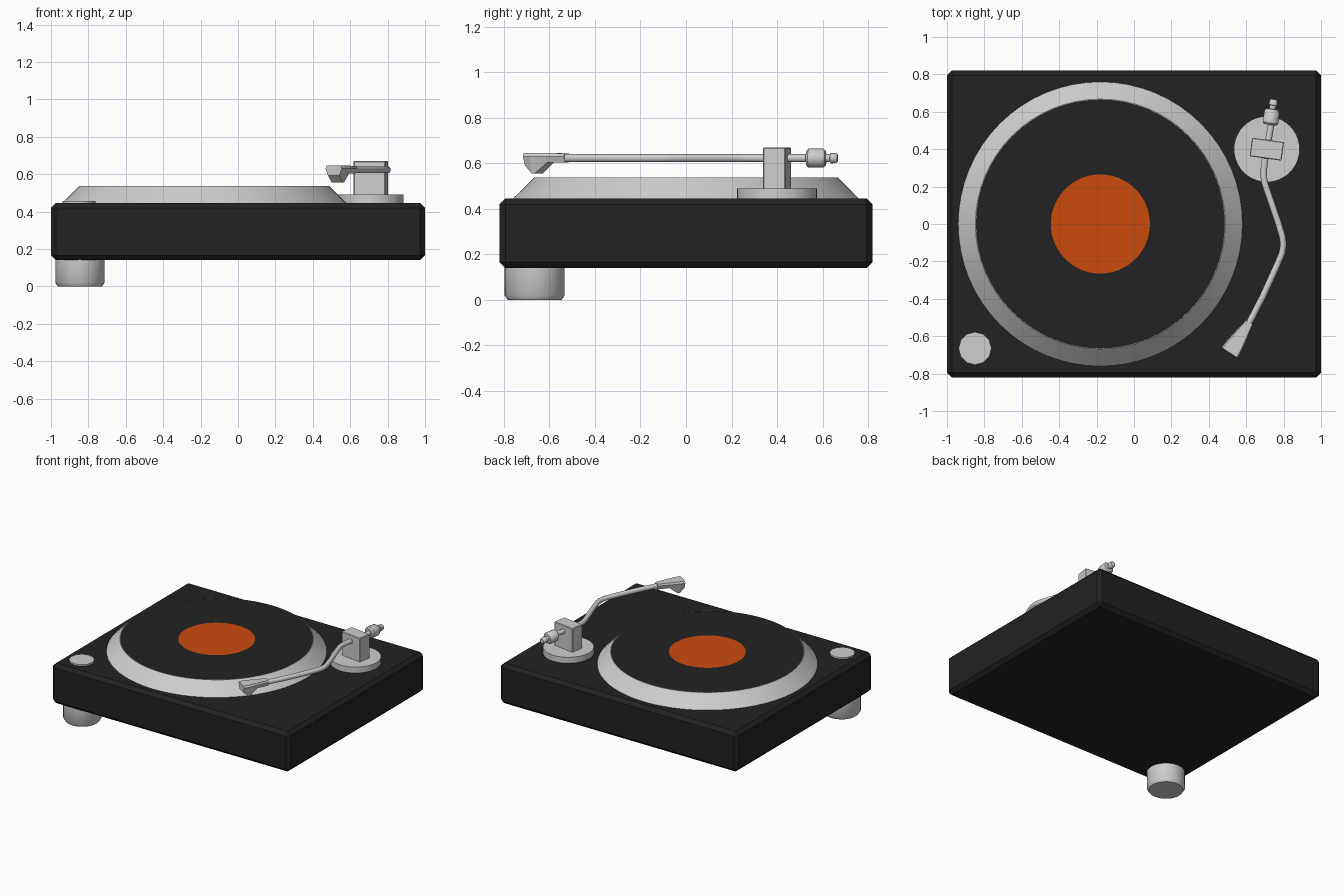
import bpy, bmesh, math
from mathutils import Vector

if "Cube" in bpy.data.objects:
    bpy.data.objects.remove(bpy.data.objects["Cube"])


def material(name, rgb):
    m = bpy.data.materials.new(name)
    m.diffuse_color = (*rgb, 1)
    m.use_nodes = True
    m.node_tree.nodes["Principled BSDF"].inputs["Base Color"].default_value = m.diffuse_color
    return m


BLACK = material("black", (0.016, 0.016, 0.016))
SILVER = material("silver", (0.62, 0.62, 0.62))
ORANGE = material("orange", (0.60, 0.07, 0.004))


def finish(name, bm, mats, loc=(0, 0, 0), rot_z=0, smooth=True):
    bmesh.ops.recalc_face_normals(bm, faces=bm.faces)
    me = bpy.data.meshes.new(name)
    bm.to_mesh(me)
    bm.free()
    ob = bpy.data.objects.new(name, me)
    bpy.context.collection.objects.link(ob)
    for m in mats:
        me.materials.append(m)
    ob.location, ob.rotation_euler.z = loc, rot_z
    if smooth:
        bpy.ops.object.select_all(action='DESELECT')
        bpy.context.view_layer.objects.active = ob
        ob.select_set(True)
        bpy.ops.object.shade_smooth_by_angle(angle=math.radians(35))
    return ob


def skin(bm, rings):
    """Join rings of vertices into a capped tube; returns the end cap."""
    vs = [[bm.verts.new(p) for p in r] for r in rings]
    n = len(vs[0])
    for a, b in zip(vs, vs[1:]):
        for i in range(n):
            j = (i + 1) % n
            bm.faces.new((a[i], a[j], b[j], b[i]))
    bm.faces.new(vs[0][::-1])
    return bm.faces.new(vs[-1])


def ring(r, z, n):
    return [(r * math.cos(2 * math.pi * i / n), r * math.sin(2 * math.pi * i / n), z)
            for i in range(n)]


def turned(name, x, y, profile, n, mats=(SILVER,)):
    """Upright round part from (radius, height) pairs."""
    bm = bmesh.new()
    skin(bm, [ring(r, z, n) for r, z in profile])
    return finish(name, bm, mats, (x, y, 0))


def box(name, size, loc, mat, bevel, rot_z=0):
    bm = bmesh.new()
    bmesh.ops.create_cube(bm, size=1)
    bmesh.ops.scale(bm, vec=size, verts=bm.verts)
    bmesh.ops.bevel(bm, geom=list(bm.edges), offset=bevel, segments=1, affect='EDGES')
    return finish(name, bm, [mat], loc, rot_z, smooth=False)


def sweep(name, points, radii, n):
    """Round tube along points lying at one height."""
    pts = [Vector(p) for p in points]
    up, rings = Vector((0, 0, 1)), []
    for i, (p, r) in enumerate(zip(pts, radii)):
        d = (pts[min(i + 1, len(pts) - 1)] - pts[max(i - 1, 0)]).normalized()
        side = d.cross(up).normalized()
        rings.append([p + r * (math.cos(a) * side + math.sin(a) * up)
                      for a in (2 * math.pi * (k + 0.5) / n for k in range(n))])
    bm = bmesh.new()
    skin(bm, rings)
    return finish(name, bm, [SILVER])


# Plinth and its corner foot
box("plinth", (2, 1.64, 0.305), (0, 0, 0.2925), BLACK, 0.026)
turned("foot", -0.845, -0.665, [(0.118, 0), (0.132, 0.02), (0.132, 0.145)], 32)
turned("button", -0.85, -0.665, [(0.088, 0.44), (0.088, 0.456)], 12)

# Platter with the record and label as inset top faces
bm = bmesh.new()
cap = skin(bm, [ring(0.765, 0.44, 64), ring(0.668, 0.537, 64), ring(0.665, 0.537, 64),
                ring(0.265, 0.537, 64)])
for f in bm.faces:
    c = f.calc_center_median()
    if c.z > 0.53 and c.xy.length < 0.6:
        f.material_index = 1
cap.material_index = 2
finish("platter_and_record", bm, [SILVER, BLACK, ORANGE], (-0.18, 0, 0))

# Arm pivot
turned("arm_base", 0.71, 0.40, [(0.176, 0.44), (0.176, 0.49)], 40)
box("arm_pivot", (0.172, 0.1, 0.19), (0.71, 0.40, 0.575), SILVER, 0.004, math.radians(-8))

# Bent arm tube
Z = 0.623
path = [(0.735, 0.54), (0.71, 0.40), (0.698, 0.33), (0.692, 0.27), (0.697, 0.225),
        (0.715, 0.17), (0.77, 0.01), (0.794, -0.07), (0.799, -0.11), (0.792, -0.155),
        (0.765, -0.22), (0.69, -0.385), (0.605, -0.55)]
sweep("arm_tube", [(x, y, Z) for x, y in path], [0.018] * len(path), 12)

# Counterweight and end knob along the rear axis
stations = [(0.53, 0.033), (0.54, 0.043), (0.60, 0.043), (0.613, 0.034), (0.615, 0.018),
            (0.634, 0.018), (0.636, 0.024), (0.66, 0.022), (0.666, 0.017)]
sweep("counterweight", [(0.71 + (y - 0.40) * 0.14, y, Z) for y, r in stations],
      [r for y, r in stations], 12)

# Wedge-shaped head shell: (distance, half width, bottom z, top z)
start, d = Vector((0.617, -0.525, 0)), Vector((-0.54, -0.84, 0)).normalized()
side = Vector((-d.y, d.x, 0))
bm = bmesh.new()
sections = []
for t, w, lo, hi in [(0, 0.022, 0.603, 0.644), (0.085, 0.038, 0.603, 0.645),
                     (0.145, 0.048, 0.556, 0.645), (0.16, 0.05, 0.556, 0.645),
                     (0.195, 0.052, 0.592, 0.645)]:
    c = start + d * t
    sections.append([c + side * (s * w * k) + Vector((0, 0, z)) for s, k, z in
                     [(1, 0.7, lo), (1, 1, hi - 0.014), (1, 0.85, hi),
                      (-1, 0.85, hi), (-1, 1, hi - 0.014), (-1, 0.7, lo)]])
skin(bm, sections)
finish("head_shell", bm, [SILVER], smooth=False)
